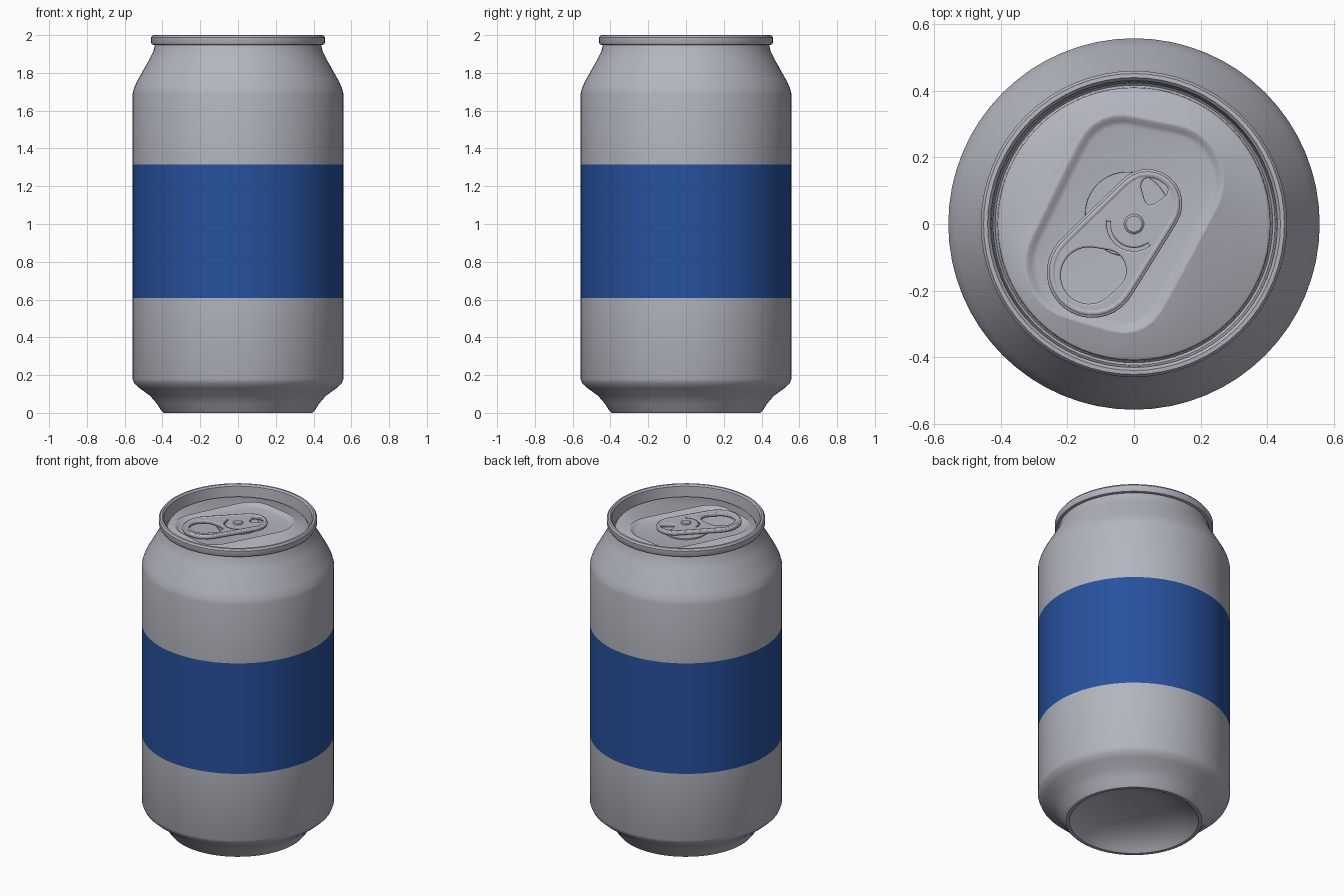
import bpy, bmesh
from math import sin, cos, pi, tau, radians

cube = bpy.data.objects.get("Cube")
if cube:
    bpy.data.objects.remove(cube, do_unlink=True)

SEG = 64
LID_Z = 1.935


def material(name, rgb):
    m = bpy.data.materials.new(name)
    m.use_nodes = True
    m.diffuse_color = (*rgb, 1)
    m.node_tree.nodes["Principled BSDF"].inputs["Base Color"].default_value = (*rgb, 1)
    return m


SILVER = material("silver metal", (0.45, 0.465, 0.52))
BLUE = material("blue label", (0.02, 0.082, 0.34))


def smooth(ob, angle=35):
    bpy.ops.object.select_all(action="DESELECT")
    ob.select_set(True)
    bpy.context.view_layer.objects.active = ob
    bpy.ops.object.shade_smooth_by_angle(angle=radians(angle))


def rings_to_object(name, rings, cap_start, cap_end, mats):
    """Skin a list of closed rings that share one vertex count."""
    bm = bmesh.new()
    loops = [[bm.verts.new(p) for p in ring] for ring in rings]
    for a, b in zip(loops, loops[1:]):
        for i in range(len(a)):
            j = (i + 1) % len(a)
            bm.faces.new((a[i], a[j], b[j], b[i]))
    if cap_start:
        bm.faces.new(loops[0][::-1])
    if cap_end:
        bm.faces.new(loops[-1])
    me = bpy.data.meshes.new(name)
    bm.to_mesh(me)
    bm.free()
    ob = bpy.data.objects.new(name, me)
    bpy.context.collection.objects.link(ob)
    for m in mats:
        me.materials.append(m)
    return ob


def circle(r, z=0, n=SEG):
    return [(r * cos(tau * i / n), r * sin(tau * i / n), z) for i in range(n)]


def hull(circles, inset=0, z=0, centre=(0, 0), n=SEG):
    """Rounded outline wrapped around circles (x, y, r), sampled by angle."""
    cx, cy = centre
    dirs = [tau * k / 360 for k in range(360)]
    support = [max((x - cx) * cos(a) + (y - cy) * sin(a) + r for x, y, r in circles) - inset
               for a in dirs]
    pts = []
    for i in range(n):
        t = tau * i / n
        d = min(h / cos(t - a) for h, a in zip(support, dirs) if cos(t - a) > 0.05)
        pts.append((cx + d * cos(t), cy + d * sin(t), z))
    return pts


def plate(name, outlines, z, half, bevel):
    """Flat rounded plate; outlines inside the first become holes."""
    cu = bpy.data.curves.new(name, "CURVE")
    cu.dimensions = "2D"
    cu.fill_mode = "BOTH"
    cu.extrude = half
    cu.bevel_depth = bevel
    cu.bevel_resolution = 2
    for pts in outlines:
        sp = cu.splines.new("POLY")
        sp.points.add(len(pts) - 1)
        for p, co in zip(sp.points, pts):
            p.co = (co[0], co[1], 0, 1)
        sp.use_cyclic_u = True
    ob = bpy.data.objects.new(name, cu)
    bpy.context.collection.objects.link(ob)
    ob.location.z = z
    cu.materials.append(SILVER)
    bpy.ops.object.select_all(action="DESELECT")
    ob.select_set(True)
    bpy.context.view_layer.objects.active = ob
    bpy.ops.object.convert(target="MESH")
    smooth(bpy.context.object)


# Can body: domed base, foot, label band, shoulder, rolled rim and groove
profile = [(0.04, 0.11), (0.14, 0.105), (0.24, 0.085), (0.32, 0.05), (0.36, 0.015),
           (0.375, 0.0), (0.395, 0.0), (0.408, 0.015), (0.43, 0.05), (0.465, 0.09),
           (0.52, 0.13), (0.548, 0.155), (0.558, 0.18),
           (0.558, 0.607), (0.558, 1.315), (0.558, 1.69),
           (0.552, 1.715), (0.535, 1.755), (0.47, 1.87), (0.448, 1.915), (0.44, 1.947),
           (0.455, 1.95), (0.46, 1.96), (0.46, 1.988), (0.452, 1.999), (0.44, 2.0),
           (0.431, 1.99), (0.428, 1.96), (0.424, 1.905), (0.417, 1.898), (0.411, 1.905)]
body = rings_to_object("can_body", [circle(r, z) for r, z in profile], True, False,
                       [SILVER, BLUE])
for f in body.data.polygons:
    if 0.65 < f.center.z < 1.28:
        f.material_index = 1
smooth(body)

# Lid panel with a teardrop recess outlined by a shallow bead
drop = [(-0.16, -0.12, 0.18), (0.1, 0.13, 0.182), (-0.04, 0.19, 0.15), (-0.03, -0.2, 0.14)]
lid_rings = [circle(0.411, LID_Z - 0.03), circle(0.41, LID_Z - 0.006), circle(0.404, LID_Z)]
for inset, dz in ((0, 0), (0.008, 0.006), (0.018, 0.006), (0.03, -0.008), (0.045, -0.012)):
    lid_rings.append(hull(drop, inset, LID_Z + dz))
smooth(rings_to_object("lid_panel", lid_rings, False, True, [SILVER]), 50)

# Thin plate under the tab, around the rivet
floor_z = LID_Z - 0.012
plate("rivet_plate", [hull([(-0.02, 0.03, 0.125)])], floor_z + 0.003, 0.003, 0.002)

# Pull tab with finger hole, small nose hole and curved slot
B = 0.006
tab = [(0.04, 0.06, 0.105), (-0.125, -0.145, 0.137)]
finger = [(-0.135, -0.155, 0.085), (-0.085, -0.14, 0.062)]
nose = [(0.07, 0.105, 0.032), (0.05, 0.075, 0.018), (0.045, 0.115, 0.024)]
arc = [radians(170 + 14 * i) for i in range(11)]
slot = [(0.088 * cos(a), 0.088 * sin(a)) for a in arc]
slot += [(0.066 * cos(a), 0.066 * sin(a)) for a in reversed(arc)]
tab_z = floor_z + 0.022
plate("pull_tab", [hull(tab, B, centre=(-0.04, -0.04)),
                   hull(finger, -B, centre=(-0.125, -0.15), n=40),
                   hull(nose, -B, centre=(0.06, 0.1), n=24), slot],
      tab_z, 0.005, B)

# Raised curl around the tab edge
curl = [hull(tab, d, tab_z + h, (-0.04, -0.04))
        for d, h in ((0.004, 0.006), (0.01, 0.015), (0.018, 0.015), (0.026, 0.008))]
smooth(rings_to_object("tab_curl", curl, False, False, [SILVER]), 60)

# Rivet holding the tab
rivet = [circle(r, z, 24) for r, z in ((0.03, floor_z), (0.03, tab_z + 0.014),
                                       (0.024, tab_z + 0.019))]
smooth(rings_to_object("rivet", rivet, False, True, [SILVER]))
